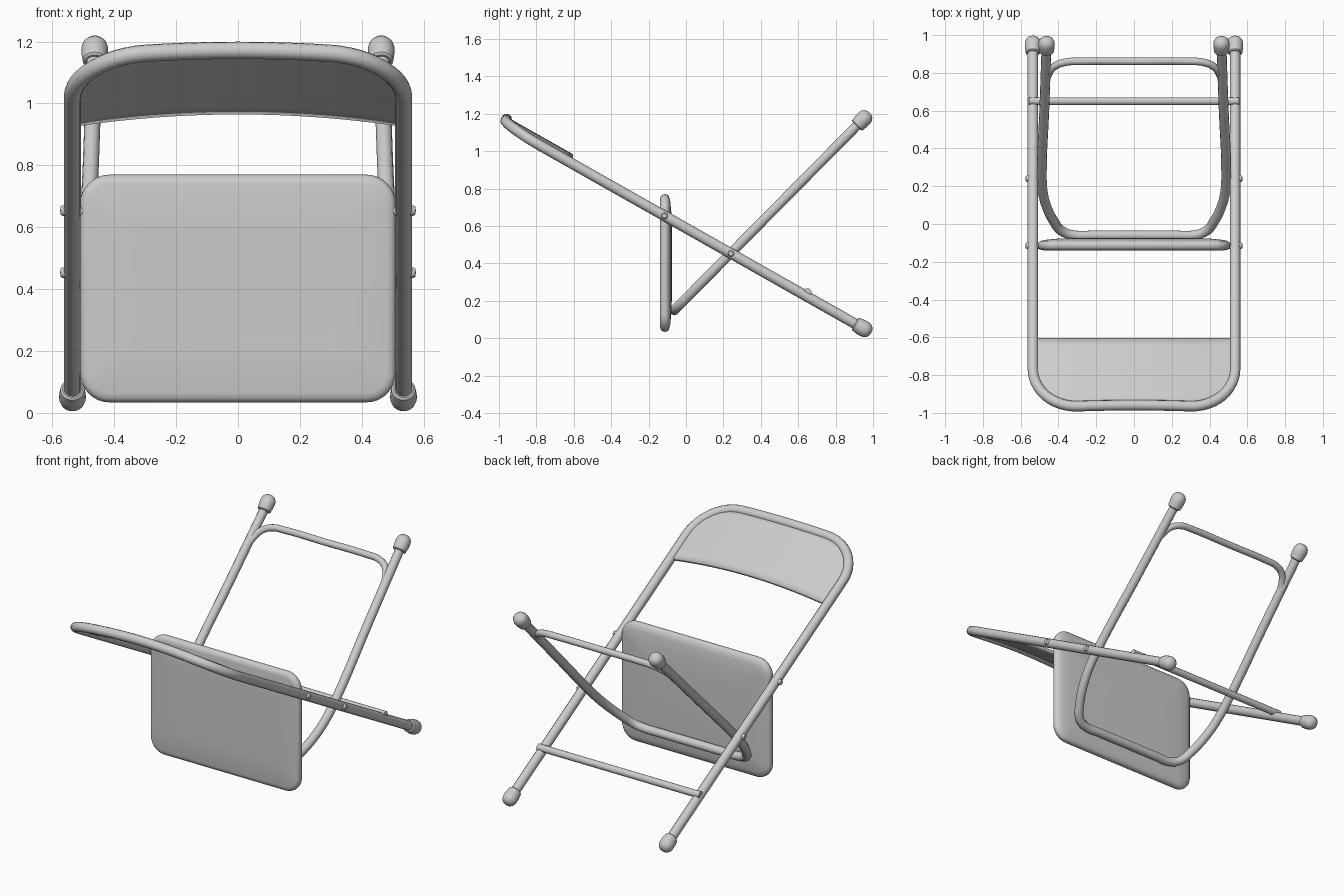
import bpy, bmesh, math
from mathutils import Vector

if "Cube" in bpy.data.objects:
    bpy.data.objects.remove(bpy.data.objects["Cube"])

# Plane of the long back frame: s runs from foot to top, b is the bow along the normal
ANG = math.radians(29.5)
U = Vector((0, -math.cos(ANG), math.sin(ANG)))
N = Vector((0, math.sin(ANG), math.cos(ANG)))
HALF, CORNER, TOP = 0.535, 0.24, 2.21


def bow(x):
    return 0.035 * max(0, 1 - (x / HALF) ** 2)


def on_back(x, s):
    return Vector((x, 0.947, 0.053)) + U * s + N * bow(x)


def on_leg(x, y):
    return Vector((x, y, 0.455 + (y - 0.24) * 1.011))


def smooth(ob):
    bpy.ops.object.select_all(action='DESELECT')
    ob.select_set(True)
    bpy.context.view_layer.objects.active = ob
    bpy.ops.object.shade_smooth_by_angle(angle=math.radians(40))


def from_bmesh(name, bm):
    bmesh.ops.recalc_face_normals(bm, faces=bm.faces)
    me = bpy.data.meshes.new(name)
    bm.to_mesh(me)
    bm.free()
    ob = bpy.data.objects.new(name, me)
    bpy.context.collection.objects.link(ob)
    return ob


def tube(name, pts, r, curved=False):
    cu = bpy.data.curves.new(name, 'CURVE')
    cu.dimensions = '3D'
    cu.bevel_depth, cu.bevel_resolution, cu.use_fill_caps = r, 4, True
    cu.resolution_u = 6
    if curved:
        sp = cu.splines.new('BEZIER')
        sp.bezier_points.add(len(pts) - 1)
        for p, co in zip(sp.bezier_points, pts):
            p.co = co
            p.handle_left_type = p.handle_right_type = 'AUTO'
    else:
        sp = cu.splines.new('POLY')
        sp.points.add(len(pts) - 1)
        for p, co in zip(sp.points, pts):
            p.co = (*co, 1)
    ob = bpy.data.objects.new(name, cu)
    bpy.context.collection.objects.link(ob)
    bpy.ops.object.select_all(action='DESELECT')
    ob.select_set(True)
    bpy.context.view_layer.objects.active = ob
    bpy.ops.object.convert(target='MESH')
    smooth(bpy.context.view_layer.objects.active)


def lathe(name, profile, centre, axis, seg=24):
    bm = bmesh.new()
    vs = [bm.verts.new((r, 0, t)) for r, t in profile]
    es = [bm.edges.new(p) for p in zip(vs, vs[1:])]
    bmesh.ops.spin(bm, geom=vs + es, cent=(0, 0, 0), axis=(0, 0, 1),
                   angle=math.tau, steps=seg)
    bmesh.ops.remove_doubles(bm, verts=bm.verts, dist=1e-5)
    ob = from_bmesh(name, bm)
    ob.rotation_euler = Vector(axis).to_track_quat('Z', 'Y').to_euler()
    ob.location = centre
    smooth(ob)


def mirrored(half):
    return half + [Vector((-p.x, p.y, p.z)) for p in reversed(half) if p.x > 1e-6]


# Back frame: one bent tube, feet to rounded bowed top
half = [on_back(HALF, 0), on_back(HALF, TOP - CORNER)]
for i in range(1, 13):
    a = math.pi / 2 * i / 12
    half.append(on_back(HALF - CORNER + CORNER * math.cos(a),
                        TOP - CORNER + CORNER * math.sin(a)))
half += [on_back(x, TOP) for x in (0.22, 0.15, 0.07, 0)]
tube("back_frame", mirrored(half), 0.028)

# Backrest: bowed sheet filling the rounded top of the frame
bm = bmesh.new()
cols, rows, w = 40, 8, HALF - 0.004
grid = []
for i in range(cols + 1):
    x = -w * math.cos(math.pi * i / cols)
    dx = max(0, abs(x) - (HALF - CORNER))
    s1 = TOP - CORNER + math.sqrt(CORNER ** 2 - dx ** 2)
    s0 = (1.557 + N.y * bow(x)) / -U.y
    grid.append([bm.verts.new(on_back(x, s0 + (s1 - s0) * j / rows))
                 for j in range(rows + 1)])
for a, b in zip(grid, grid[1:]):
    for j in range(rows):
        bm.faces.new((a[j], b[j], b[j + 1], a[j + 1]))
backrest = from_bmesh("backrest", bm)
mod = backrest.modifiers.new("thickness", 'SOLIDIFY')
mod.thickness, mod.offset = 0.022, 0
smooth(backrest)

# Leg frame: U-shaped tube under the seat
leg = [(0.463, 0.947), (0.475, 0.6), (0.488, 0.27), (0.483, 0.17), (0.462, 0.09),
       (0.425, 0.015), (0.385, -0.035), (0.33, -0.057), (0.2, -0.06), (0, -0.06)]
tube("leg_frame", mirrored([on_leg(*p) for p in leg]), 0.026, True)

# Bent brace between the legs
brace = [(0.470, 0.74), (0.455, 0.79), (0.42, 0.835), (0.36, 0.857), (0.28, 0.861), (0, 0.861)]
tube("leg_brace", mirrored([on_leg(*p) for p in brace]), 0.02, True)

# Straight brace on the back frame
tube("frame_brace", [(-0.555, 0.65, 0.246), (0.555, 0.65, 0.246)], 0.021)

# Seat: rounded rectangles lofted through its thickness
def loop(bm, inset, y):
    hx, hz, r = 0.51 - inset, 0.368 - inset, max(0.03, 0.095 - inset)
    vs = []
    for k, (sx, sz) in enumerate(((1, 1), (-1, 1), (-1, -1), (1, -1))):
        for i in range(9):
            a = math.pi / 2 * (k + i / 8)
            vs.append(bm.verts.new((sx * (hx - r) + r * math.cos(a), y,
                                    0.402 + sz * (hz - r) + r * math.sin(a))))
    return vs


bm = bmesh.new()
loops = [loop(bm, *p) for p in ((0.18, -0.138), (0.03, -0.139), (0.012, -0.135),
                                (0.003, -0.126), (0, -0.113), (0.002, -0.101),
                                (0.012, -0.091), (0.04, -0.084), (0.1, -0.078),
                                (0.2, -0.075))]
for a, b in zip(loops, loops[1:]):
    n = len(a)
    for i in range(n):
        bm.faces.new((a[i], a[(i + 1) % n], b[(i + 1) % n], b[i]))
bm.faces.new(loops[0])
bm.faces.new(loops[-1])
smooth(from_bmesh("seat", bm))

# Rubber feet and pivot pins, both sides
FOOT = [(0, -0.05), (0.032, -0.05), (0.039, -0.044), (0.043, -0.01), (0.043, 0.012),
        (0.039, 0.028), (0.029, 0.041), (0.015, 0.048), (0, 0.05)]
PIN = [(0, -0.05), (0.017, -0.05), (0.017, 0.032), (0.013, 0.038), (0, 0.04)]
leg_dir = (on_leg(0, 1) - on_leg(0, 0)).normalized()
for side, sx in (("right", 1), ("left", -1)):
    lathe("frame_foot_" + side, FOOT, (sx * HALF, 0.947, 0.053), -U)
    lathe("leg_foot_" + side, FOOT, (sx * 0.463, 0.947, 1.17), leg_dir)
    lathe("seat_pin_" + side, PIN, (sx * HALF, -0.115, 0.654), (sx, 0, 0), 16)
    lathe("leg_pin_" + side, PIN, (sx * HALF, 0.24, 0.453), (sx, 0, 0), 16)
